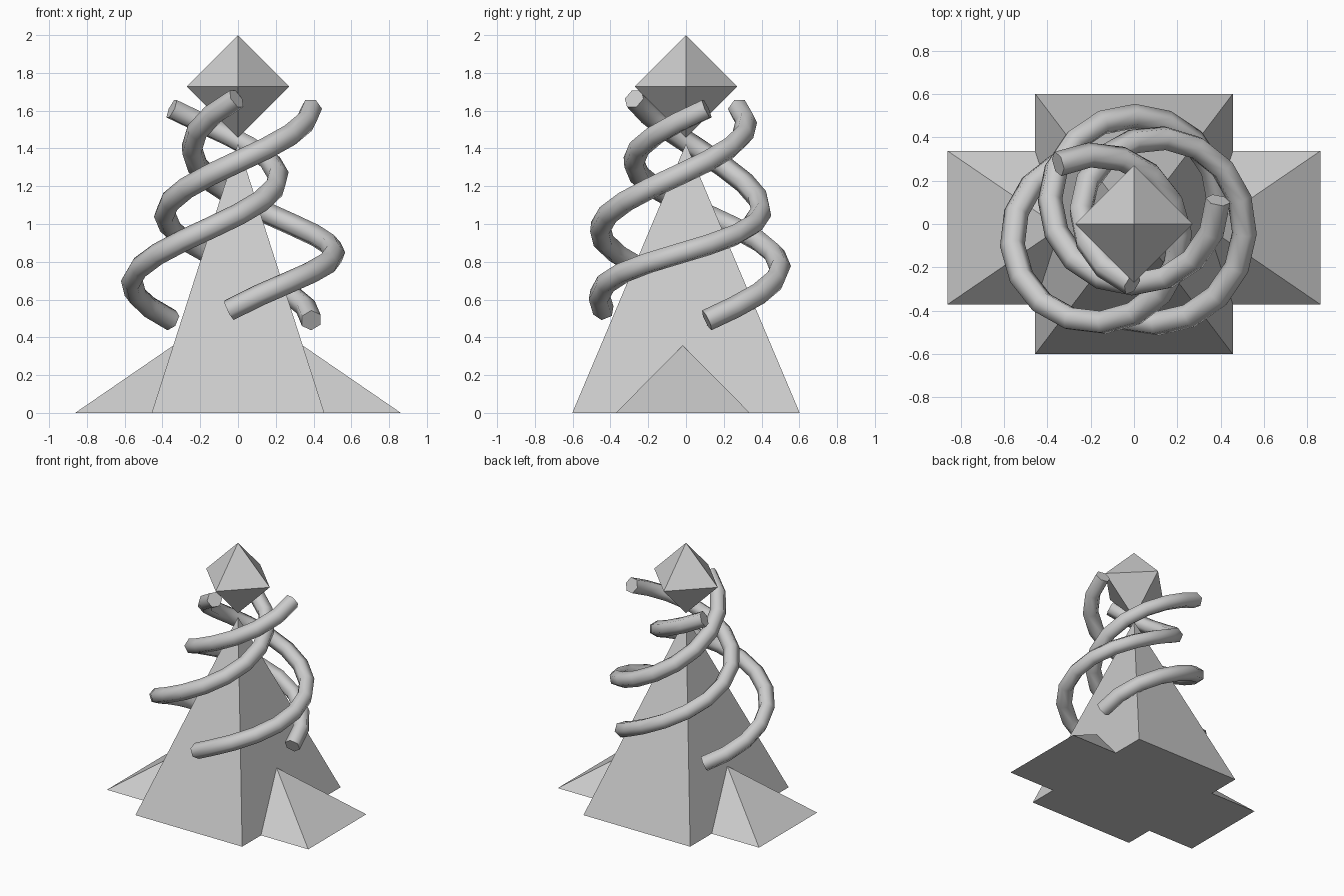
import bpy
from math import cos, sin, pi, radians

if "Cube" in bpy.data.objects:
    bpy.data.objects.remove(bpy.data.objects["Cube"])


def mesh_object(name, verts, faces):
    me = bpy.data.meshes.new(name)
    me.from_pydata(verts, [], faces)
    ob = bpy.data.objects.new(name, me)
    bpy.context.collection.objects.link(ob)
    return ob


def pyramid(name, cx, cy, hx, hy, height):
    verts = [(cx + sx * hx, cy + sy * hy, 0)
             for sx, sy in ((-1, -1), (1, -1), (1, 1), (-1, 1))]
    verts.append((cx, cy, height))
    faces = [(3, 2, 1, 0)] + [(i, (i + 1) % 4, 4) for i in range(4)]
    return mesh_object(name, verts, faces)


def spiral(name, top, bottom, start_deg, lean, radius=0.388, steps=16):
    # One full clockwise turn downward around a slightly leaning axis
    cu = bpy.data.curves.new(name, 'CURVE')
    cu.dimensions = '3D'
    cu.bevel_depth = 0.058
    cu.bevel_resolution = 1
    cu.use_fill_caps = True
    sp = cu.splines.new('POLY')
    sp.points.add(steps)
    for i, p in enumerate(sp.points):
        t = i / steps
        a = radians(start_deg) - 2 * pi * t
        dx, dy = radius * cos(a), radius * sin(a)
        x = top[0] + (bottom[0] - top[0]) * t + dx
        y = top[1] + (bottom[1] - top[1]) * t + dy
        z = 1.61 - 1.12 * t - lean * dy
        p.co = (x, y, z, 1)
    ob = bpy.data.objects.new(name, cu)
    bpy.context.collection.objects.link(ob)
    bpy.ops.object.select_all(action='DESELECT')
    ob.select_set(True)
    bpy.context.view_layer.objects.active = ob
    bpy.ops.object.convert(target='MESH')
    bpy.ops.object.shade_smooth_by_angle(angle=radians(70))


# Tall central pyramid and the two low side pyramids
pyramid("main_pyramid", 0, 0, 0.457, 0.602, 1.425)
for side, label in ((-1, "left"), (1, "right")):
    pyramid(label + "_side_pyramid", side * 0.342, -0.017, 0.52, 0.355, 0.357)

# Floating octahedron crystal on top
r, zc = 0.272, 1.728
mesh_object("top_crystal",
            [(r, 0, zc), (0, r, zc), (-r, 0, zc), (0, -r, zc),
             (0, 0, zc + r), (0, 0, zc - r)],
            [(i, (i + 1) % 4, 4) for i in range(4)] +
            [((i + 1) % 4, i, 5) for i in range(4)])

# Three six-sided coils winding around the pyramid
spiral("coil_right", (0, 0.11), (0, 0.11), 0, 0)
spiral("coil_left", (-0.175, -0.068), (-0.175, -0.068), 117, 0)
spiral("coil_front", (0.15, 0.08), (0.11, -0.083), 246, 0.15)
